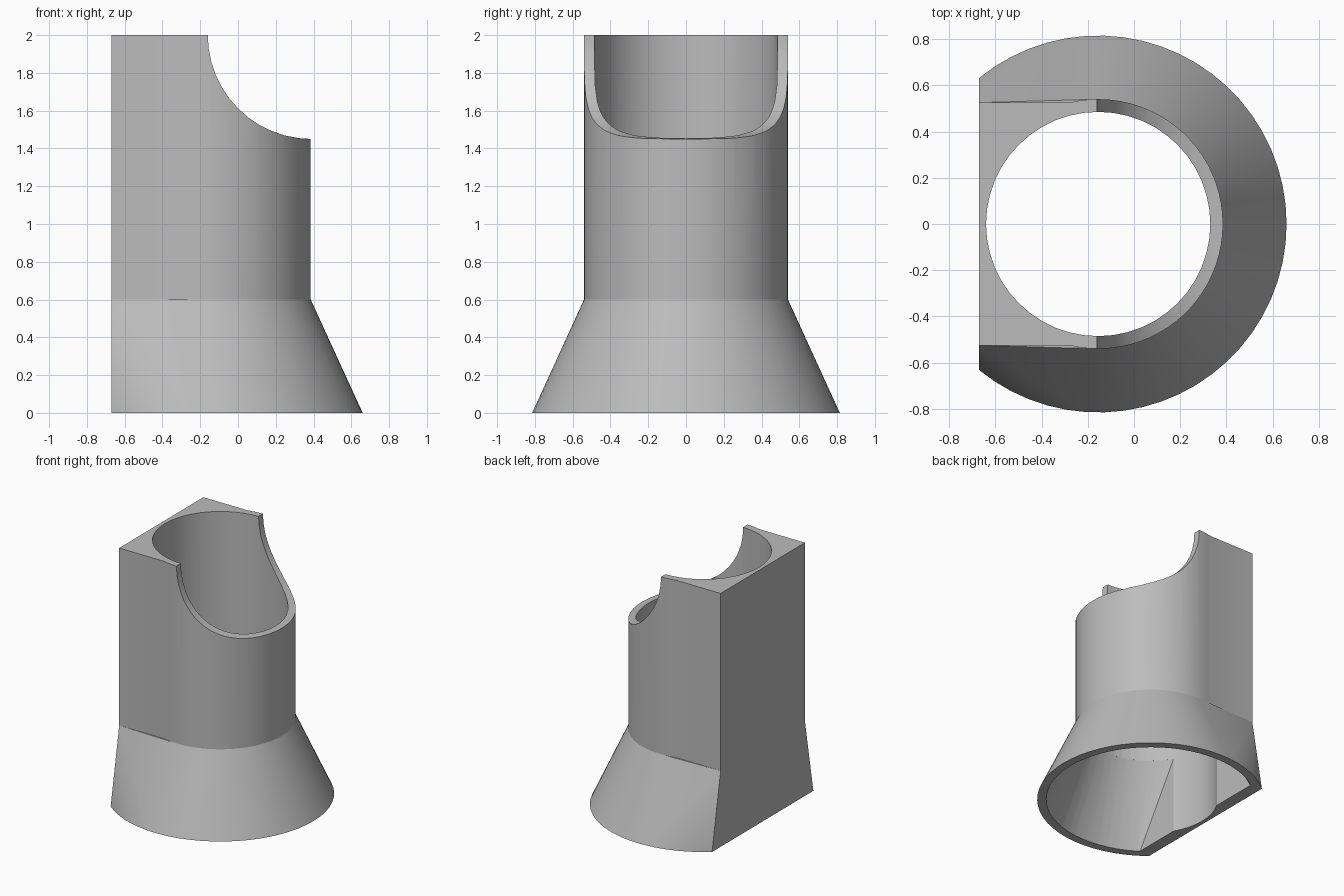
import bpy, bmesh
from math import sin, cos, asin, acos, pi, radians
from mathutils import Matrix

if "Cube" in bpy.data.objects:
    bpy.data.objects.remove(bpy.data.objects["Cube"], do_unlink=True)

AXIS = -0.155      # x of the tube axis
BACK = -0.67       # flat mounting face
TUBE, BORE = 0.54, 0.485
FLARE_Z, TOP = 0.6, 2.0
HALF_BLOCK = 0.525

grey = bpy.data.materials.new("grey plastic")
grey.use_nodes = True
colour = (0.5, 0.5, 0.5, 1)
grey.diffuse_color = colour
grey.node_tree.nodes["Principled BSDF"].inputs["Base Color"].default_value = colour


def arc(radius, half, steps=44):
    """Plan points on the tube axis, sweeping from -half to +half."""
    return [(AXIS + radius * cos(half * (2 * i / steps - 1)),
             radius * sin(half * (2 * i / steps - 1))) for i in range(steps + 1)]


def clipped(radius, x):
    """Circle cut off by a flat at x."""
    return arc(radius, acos((x - AXIS) / radius))


def make_object(name, bm):
    bmesh.ops.recalc_face_normals(bm, faces=bm.faces)
    mesh = bpy.data.meshes.new(name)
    bm.to_mesh(mesh)
    bm.free()
    mesh.materials.append(grey)
    obj = bpy.data.objects.new(name, mesh)
    bpy.context.collection.objects.link(obj)
    return obj


def prism(name, outline, z0, z1):
    bm = bmesh.new()
    face = bm.faces.new([bm.verts.new((x, y, z0)) for x, y in outline])
    result = bmesh.ops.extrude_face_region(bm, geom=[face])
    tops = [v for v in result["geom"] if isinstance(v, bmesh.types.BMVert)]
    bmesh.ops.translate(bm, verts=tops, vec=(0, 0, z1 - z0))
    return make_object(name, bm)


def hull(name, lower, z0, upper, z1):
    bm = bmesh.new()
    for outline, z in ((lower, z0), (upper, z1)):
        for x, y in outline:
            bm.verts.new((x, y, z))
    bmesh.ops.convex_hull(bm, input=bm.verts[:])
    bmesh.ops.dissolve_limit(bm, angle_limit=radians(0.5), verts=bm.verts[:], edges=bm.edges[:])
    return make_object(name, bm)


def cylinder(name, radius, depth, matrix):
    bm = bmesh.new()
    bmesh.ops.create_cone(bm, cap_ends=True, segments=48, radius1=radius,
                          radius2=radius, depth=depth, matrix=matrix)
    return make_object(name, bm)


def combine(body, other, operation):
    bpy.ops.object.select_all(action="DESELECT")
    bpy.context.view_layer.objects.active = body
    body.select_set(True)
    mod = body.modifiers.new(operation.lower(), "BOOLEAN")
    mod.operation, mod.solver, mod.object = operation, "EXACT", other
    bpy.ops.object.modifier_apply(modifier=mod.name)
    bpy.data.objects.remove(other, do_unlink=True)


# Tube merged with its square back block
outline = arc(TUBE, pi - asin(HALF_BLOCK / TUBE)) + [(BACK, HALF_BLOCK), (BACK, -HALF_BLOCK)]
body = prism("flared_pipe_socket", outline, 0, TOP)

# Flared skirt, flat at the back
combine(body, hull("skirt", clipped(0.815, BACK), 0, outline, FLARE_Z), "UNION")

# Hollow inside of the skirt
inner_flat = -0.575
combine(body, hull("skirt_hollow", clipped(0.777, inner_flat), -0.06,
                   clipped(BORE, inner_flat), FLARE_Z), "DIFFERENCE")

# Straight bore through the full height
combine(body, cylinder("bore", BORE, 3, Matrix.Translation((AXIS, 0, 1))), "DIFFERENCE")

# Rounded saddle cut across the upper front of the tube
saddle = Matrix.Translation((0.39, 0, TOP)) @ Matrix.Rotation(pi / 2, 4, "X")
combine(body, cylinder("saddle", 0.55, 2, saddle), "DIFFERENCE")

bpy.context.view_layer.objects.active = body
body.select_set(True)
bpy.ops.object.shade_smooth_by_angle(angle=radians(20))
